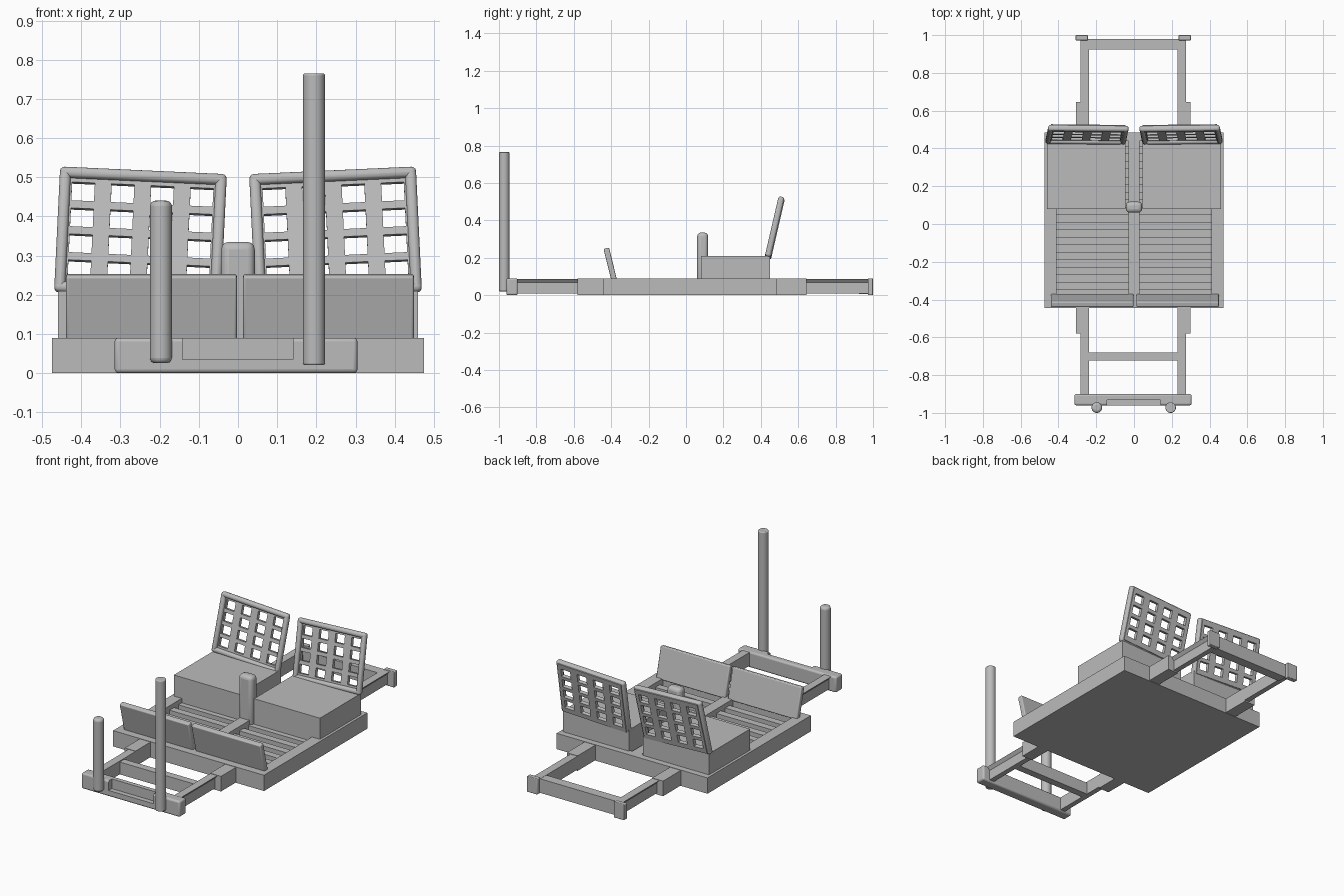
import bpy, bmesh, math
from mathutils import Matrix

cube = bpy.data.objects.get("Cube")
if cube:
    bpy.data.objects.remove(cube, do_unlink=True)

# One plain painted-metal colour for everything
grey = bpy.data.materials.new("plain grey")
grey.use_nodes = True
colour = (0.5, 0.5, 0.5, 1)
grey.diffuse_color = colour
grey.node_tree.nodes["Principled BSDF"].inputs["Base Color"].default_value = colour


def finish(name, bm, bevel=0, segments=3):
    bmesh.ops.recalc_face_normals(bm, faces=bm.faces)
    mesh = bpy.data.meshes.new(name)
    bm.to_mesh(mesh)
    bm.free()
    mesh.materials.append(grey)
    ob = bpy.data.objects.new(name, mesh)
    bpy.context.collection.objects.link(ob)
    if bevel:
        mod = ob.modifiers.new("rounding", 'BEVEL')
        mod.width = bevel
        mod.segments = segments
        mod.limit_method = 'ANGLE'
        bpy.ops.object.select_all(action='DESELECT')
        ob.select_set(True)
        bpy.context.view_layer.objects.active = ob
        bpy.ops.object.shade_smooth_by_angle(angle=math.radians(35))
    return ob


def box(name, x, y, z, bevel=0):
    """Box from (min, max) pairs on each axis."""
    bm = bmesh.new()
    size = [b - a for a, b in (x, y, z)]
    mid = [(a + b) / 2 for a, b in (x, y, z)]
    bmesh.ops.create_cube(bm, size=1, matrix=Matrix.Translation(mid) @ Matrix.Diagonal((*size, 1)))
    return finish(name, bm, bevel)


def rail(name, side, y0, y1):
    """Long rail whose upper edge overhangs outwards."""
    profile = [(0.235, 0.01), (0.265, 0.01), (0.265, 0.068), (0.28, 0.086), (0.235, 0.086)]
    bm = bmesh.new()
    face = bm.faces.new([bm.verts.new((side * x - 0.004, y0, z)) for x, z in profile])
    out = bmesh.ops.extrude_face_region(bm, geom=[face])
    verts = [g for g in out["geom"] if isinstance(g, bmesh.types.BMVert)]
    bmesh.ops.translate(bm, verts=verts, vec=(0, y1 - y0, 0))
    finish(name, bm)


def post(name, x, y, radius, z0, z1, bevel):
    bm = bmesh.new()
    bmesh.ops.create_cone(bm, cap_ends=True, segments=32, radius1=radius, radius2=radius,
                          depth=z1 - z0, matrix=Matrix.Translation((x, y, (z0 + z1) / 2)))
    finish(name, bm, bevel, 4)


# Chassis tray: flat floor, raised rims and central tunnel
box("floor_plate", (-0.475, 0.475), (-0.445, 0.485), (0, 0.04))
for side, label in ((1, "left"), (-1, "right")):
    box(label + "_sill", sorted((side * 0.41, side * 0.475)), (-0.445, 0.485), (0.035, 0.09))
box("front_rim", (-0.41, 0.41), (-0.445, -0.38), (0.035, 0.09))
box("rear_rim", (-0.41, 0.41), (0.44, 0.485), (0.035, 0.09))
box("central_tunnel", (-0.03, 0.03), (-0.38, 0.44), (0.035, 0.09))
for i in range(10):
    y = -0.35 + i * 0.08
    box(f"floor_rib_{i + 1}", (-0.41, 0.41), (y, y + 0.04), (0.035, 0.065))

# Gear column between the seats
box("gear_column", (-0.043, 0.043), (0.06, 0.118), (0.05, 0.335), 0.02)


def seat_back(label, side):
    """Rounded frame around a plate pierced by a grid of square holes."""
    place = (Matrix.Translation((side * 0.249, 0.472, 0.357))
             @ Matrix.Rotation(math.radians(-13), 4, 'X')
             @ Matrix.Rotation(math.radians(-2.7 * side), 4, 'Y'))
    half_w, half_h = 0.213, 0.164
    columns, rows = [-half_w + 0.015], [-half_h + 0.01]
    for i in range(4):
        cx, cz = (i - 1.5) * 0.101, (i - 1.5) * 0.068
        columns += [cx - 0.029, cx + 0.029]
        rows += [cz - 0.024, cz + 0.024]
    columns.append(half_w - 0.015)
    rows.append(half_h - 0.01)
    bm = bmesh.new()
    grid = [[bm.verts.new((x, 0.01, z)) for x in columns] for z in rows]
    for r in range(len(rows) - 1):
        for c in range(len(columns) - 1):
            if r % 2 == 0 or c % 2 == 0:
                bm.faces.new((grid[r][c], grid[r][c + 1], grid[r + 1][c + 1], grid[r + 1][c]))
    plate = finish(label + "_seat_grille", bm)
    solid = plate.modifiers.new("thickness", 'SOLIDIFY')
    solid.thickness = 0.02
    solid.offset = 0
    plate.matrix_world = place
    w, h, t = half_w, half_h, 0.028
    bars = {
        "top": ((-w, w), (h - t, h)), "bottom": ((-w, w), (-h, t - h)),
        "inner": ((-w, t - w), (-h, h)), "outer": ((w - t, w), (-h, h)),
    }
    for part, (x, z) in bars.items():
        bar = box(f"{label}_seat_frame_{part}", x, (-0.016, 0.016), z, 0.012)
        bar.matrix_world = place


# Seats and slanted front panels
for side, label in ((1, "left"), (-1, "right")):
    box(label + "_seat_base", sorted((side * 0.045, side * 0.46)), (0.08, 0.45), (0.06, 0.21))
    seat_back(label, side)
    panel = box(label + "_front_panel", (-0.218, 0.218), (-0.015, 0.015), (-0.088, 0.088), 0.006)
    panel.matrix_world = (Matrix.Translation((0.005 + side * 0.226, -0.405, 0.165))
                          @ Matrix.Rotation(math.radians(14), 4, 'X'))

# Front and rear subframes
for side, label in ((1, "left"), (-1, "right")):
    for end, y in (("front", (-0.58, -0.445)), ("rear", (0.485, 0.645))):
        x = sorted((side * 0.235 - 0.004, side * 0.303 - 0.004))
        box(f"{end}_{label}_sleeve", x, y, (0.002, 0.088))
    rail(f"front_{label}_rail", side, -0.91, -0.58)
    rail(f"rear_{label}_rail", side, 0.645, 0.98)
    x = sorted((side * 0.24 - 0.004, side * 0.306 - 0.004))
    box(f"rear_{label}_end_cap", x, (0.972, 1.0), (0, 0.09), 0.004)
box("front_cross_bar", (-0.24, 0.232), (-0.722, -0.68), (0.01, 0.08))
box("rear_cross_bar", (-0.245, 0.237), (0.925, 0.98), (0.005, 0.085))

# Bumper with a shallow recess in its front
bumper = box("front_bumper", (-0.315, 0.305), (-0.96, -0.9), (0, 0.09), 0.01)
cutter = box("bumper_recess_cutter", (-0.142, 0.14), (-1.0, -0.932), (0.035, 0.15))
cutter.hide_render = True
cutter.hide_viewport = True
cut = bumper.modifiers.new("recess", 'BOOLEAN')
cut.operation = 'DIFFERENCE'
cut.solver = 'EXACT'
cut.object = cutter

# Upright posts on the bumper
post("right_short_post", -0.197, -0.972, 0.028, 0.025, 0.44, 0.014)
post("left_tall_post", 0.194, -0.972, 0.028, 0.02, 0.765, 0.005)
